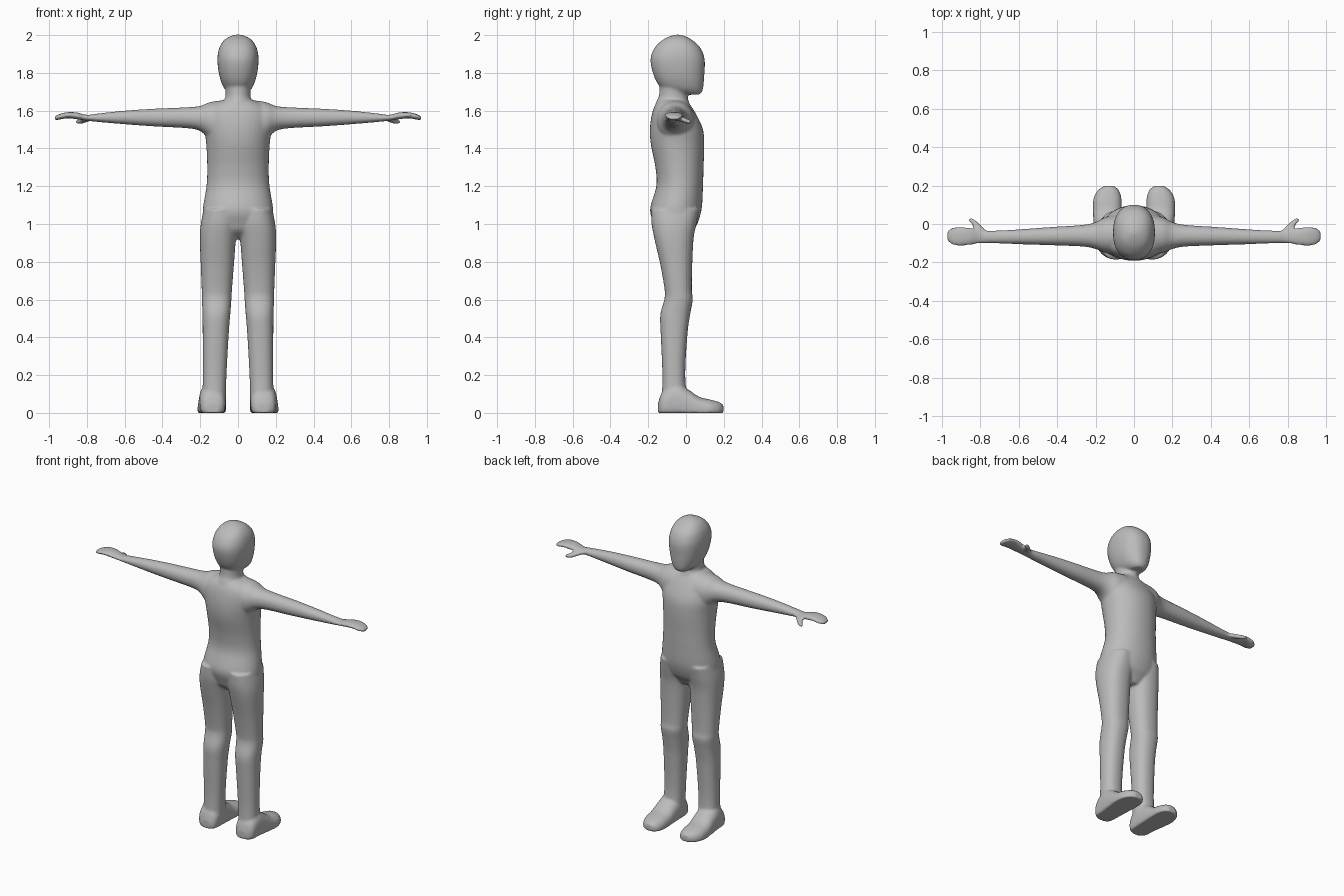
import bpy, bmesh, math

SEG, SUB = 40, 5
bm = bmesh.new()


def spline(rows):
    """Smoothly interpolate a list of section rows."""
    out = []
    for i in range(len(rows) - 1):
        a, b, c, d = rows[max(i - 1, 0)], rows[i], rows[i + 1], rows[min(i + 2, len(rows) - 1)]
        for k in range(SUB):
            t = k / SUB
            out.append([0.5 * (2 * q + (r - p) * t + (2 * p - 5 * q + 4 * r - s) * t * t
                               + (3 * q - p - 3 * r + s) * t ** 3)
                        for p, q, r, s in zip(a, b, c, d)])
    return out + [list(rows[-1])]


def loft(axis, rows, power=2.0, sides=(1,), floor=-1.0):
    """Rows are (position, a0, a1, b0, b1); a and b are the two other axes in order."""
    for side in sides:
        rings = []
        for t, a0, a1, b0, b1 in spline(rows):
            ring = []
            for k in range(SEG):
                ang = 2 * math.pi * k / SEG
                c, s = math.cos(ang), math.sin(ang)
                a = (a0 + a1) / 2 + (a1 - a0) / 2 * math.copysign(abs(c) ** (2 / power), c)
                b = (b0 + b1) / 2 + (b1 - b0) / 2 * math.copysign(abs(s) ** (2 / power), s)
                x, y, z = {'x': (t, a, b), 'y': (a, t, b), 'z': (a, b, t)}[axis]
                ring.append(bm.verts.new((side * x, y, max(z, floor))))
            rings.append(ring)
        for r0, r1 in zip(rings, rings[1:]):
            for k in range(SEG):
                j = (k + 1) % SEG
                bm.faces.new((r0[k], r0[j], r1[j], r1[k]))
        bm.faces.new(rings[0])
        bm.faces.new(rings[-1])


BOTH = (1, -1)

# Head with overhanging chin
loft('z', [(1.685, -.035, .035, .0, .07), (1.70, -.058, .058, -.09, .085),
           (1.73, -.08, .08, -.14, .092), (1.79, -.1, .1, -.172, .097),
           (1.87, -.109, .109, -.188, .099), (1.93, -.1, .1, -.168, .078),
           (1.97, -.077, .077, -.13, .038), (1.99, -.05, .05, -.095, .005),
           (2.002, -.015, .015, -.06, -.03)], 2.3)

# Neck
loft('z', [(1.58, -.12, .12, -.17, .04), (1.64, -.08, .08, -.16, .018),
           (1.68, -.066, .066, -.143, .008), (1.75, -.07, .07, -.14, .01)])

# Torso and hips
loft('z', [(.92, -.06, .06, -.10, .01), (.96, -.13, .13, -.15, .035),
           (1.0, -.18, .18, -.17, .06), (1.08, -.186, .186, -.19, .083),
           (1.2, -.167, .167, -.157, .09), (1.3, -.163, .163, -.162, .093),
           (1.42, -.168, .168, -.186, .097), (1.5, -.178, .178, -.191, .09),
           (1.57, -.18, .18, -.183, .06), (1.62, -.15, .15, -.168, .03),
           (1.655, -.085, .085, -.145, .005)], 2.1)

# Arms and hands
loft('x', [(.08, -.16, .05, 1.42, 1.655), (.15, -.15, .035, 1.45, 1.645),
           (.2, -.13, .01, 1.492, 1.625), (.27, -.117, -.005, 1.507, 1.618),
           (.45, -.11, -.017, 1.517, 1.61), (.6, -.105, -.028, 1.528, 1.6),
           (.74, -.1, -.035, 1.54, 1.585), (.8, -.1, -.03, 1.547, 1.578),
           (.85, -.109, -.02, 1.554, 1.59), (.9, -.113, -.015, 1.56, 1.592),
           (.945, -.108, -.019, 1.553, 1.582), (.972, -.085, -.04, 1.548, 1.568)],
     2.1, BOTH)

# Thumbs
loft('y', [(-.065, .75, .80, 1.55, 1.575), (-.025, .778, .83, 1.54, 1.57),
           (0, .803, .845, 1.532, 1.56), (.018, .822, .862, 1.53, 1.553),
           (.029, .838, .855, 1.535, 1.548)], 2, BOTH)

# Legs
loft('z', [(.05, .065, .19, -.13, .01), (.2, .061, .186, -.125, -.004),
           (.42, .049, .187, -.134, .008), (.52, .041, .188, -.136, .022),
           (.6, .035, .191, -.115, .036), (.65, .032, .192, -.113, .031),
           (.78, .022, .197, -.135, .033), (.92, .011, .202, -.167, .04),
           (1.0, .0, .197, -.182, .055), (1.08, .005, .18, -.185, .07)], 2.3, BOTH)

# Feet with flat soles
loft('y', [(-.148, .1, .16, -.01, .05), (-.125, .072, .195, -.03, .11),
           (-.06, .064, .205, -.04, .16), (.01, .064, .21, -.04, .125),
           (.07, .064, .214, -.04, .085), (.13, .065, .211, -.04, .07),
           (.175, .078, .188, -.03, .057), (.198, .105, .155, -.01, .042)],
     2.4, BOTH, 0.0)

bmesh.ops.recalc_face_normals(bm, faces=bm.faces[:])
mesh = bpy.data.meshes.new("body")
bm.to_mesh(mesh)
bm.free()

body = bpy.data.objects.new("body", mesh)
bpy.context.collection.objects.link(body)
skin = bpy.data.materials.new("plain grey")
skin.diffuse_color = (0.5, 0.5, 0.5, 1)
mesh.materials.append(skin)

# Fuse the parts into one soft skin
fuse = body.modifiers.new("fuse", 'REMESH')
fuse.mode = 'VOXEL'
fuse.voxel_size = 0.007
fuse.use_smooth_shade = True
soften = body.modifiers.new("soften", 'SMOOTH')
soften.factor = 0.5
soften.iterations = 8
